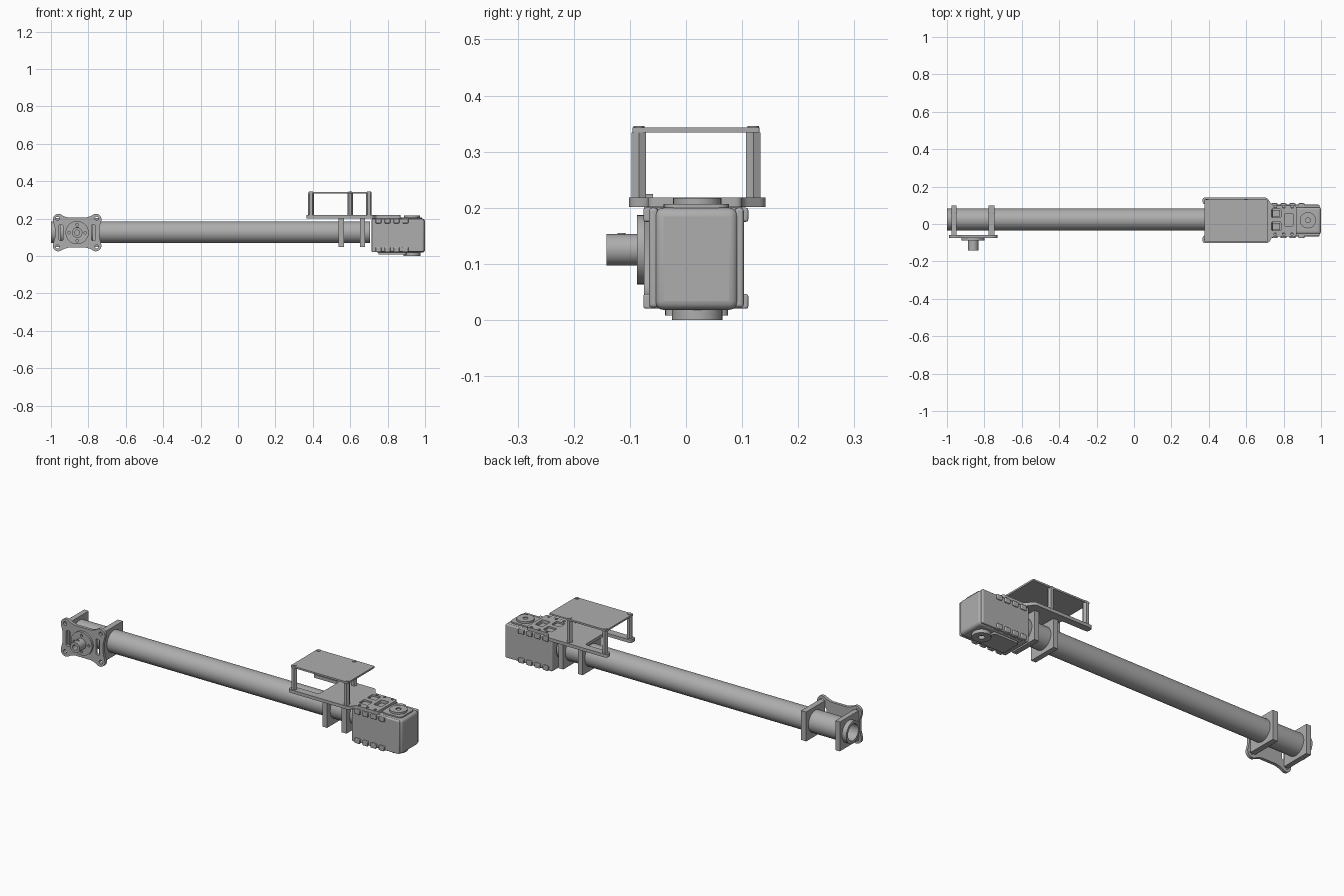
import bpy, math
from mathutils import Matrix, Vector

if "Cube" in bpy.data.objects:
    bpy.data.objects.remove(bpy.data.objects["Cube"])

grey = bpy.data.materials.new("machined grey")
grey.diffuse_color = (0.42, 0.42, 0.42, 1)
grey.use_nodes = True
grey.node_tree.nodes["Principled BSDF"].inputs["Base Color"].default_value = grey.diffuse_color

# Axis frames: profile plane -> world
XY = Matrix.Identity(4)
XZ = Matrix(((1, 0, 0, 0), (0, 0, 1, 0), (0, 1, 0, 0), (0, 0, 0, 1)))
YZ = Matrix(((0, 0, 1, 0), (1, 0, 0, 0), (0, 1, 0, 0), (0, 0, 0, 1)))


def circle(cx, cy, r, n=32):
    return [(cx + r * math.cos(2 * math.pi * i / n), cy + r * math.sin(2 * math.pi * i / n)) for i in range(n)]


def rounded(pts, r, n=5):
    """Round every corner of a polygon."""
    if r == 0:
        return pts
    out = []
    for i, p in enumerate(pts):
        p, a, b = Vector(p), Vector(pts[i - 1]), Vector(pts[(i + 1) % len(pts)])
        s = p + (a - p).normalized() * min(r, (a - p).length * 0.49)
        e = p + (b - p).normalized() * min(r, (b - p).length * 0.49)
        for k in range(n + 1):
            t = k / n
            q = s * (1 - t) ** 2 + p * (2 * t * (1 - t)) + e * t * t
            out.append((q.x, q.y))
    return out


def rect(x0, x1, y0, y1, r=0.0):
    return rounded([(x0, y0), (x1, y0), (x1, y1), (x0, y1)], r)


def plate(name, loops, lo, hi, frame=XY):
    """Extrude an outline with holes from lo to hi along the frame normal."""
    cu = bpy.data.curves.new(name, 'CURVE')
    cu.dimensions, cu.fill_mode, cu.extrude = '2D', 'BOTH', (hi - lo) / 2
    for loop in loops:
        sp = cu.splines.new('POLY')
        sp.points.add(len(loop) - 1)
        for pt, (a, b) in zip(sp.points, loop):
            pt.co = (a, b, 0, 1)
        sp.use_cyclic_u = True
    ob = bpy.data.objects.new(name, cu)
    bpy.context.collection.objects.link(ob)
    bpy.ops.object.select_all(action='DESELECT')
    ob.select_set(True)
    bpy.context.view_layer.objects.active = ob
    bpy.ops.object.convert(target='MESH')
    ob = bpy.context.object
    ob.name = name
    ob.data.transform(frame @ Matrix.Translation((0, 0, (lo + hi) / 2)))
    if frame.determinant() < 0:
        ob.data.flip_normals()
    # merge cap and wall seams so shading is continuous
    bpy.ops.object.mode_set(mode='EDIT')
    bpy.ops.mesh.select_all(action='SELECT')
    bpy.ops.mesh.remove_doubles(threshold=0.00005)
    bpy.ops.mesh.normals_make_consistent(inside=False)
    bpy.ops.object.mode_set(mode='OBJECT')
    ob.data.materials.clear()
    ob.data.materials.append(grey)
    bpy.ops.object.shade_smooth_by_angle(angle=math.radians(30))
    return ob


def box(name, x, y, z, bevel=0.0):
    bpy.ops.mesh.primitive_cube_add(size=1)
    ob = bpy.context.object
    ob.name = name
    ob.data.transform(Matrix.Translation([sum(v) / 2 for v in (x, y, z)])
                      @ Matrix.Diagonal([v[1] - v[0] for v in (x, y, z)] + [1]))
    ob.data.materials.append(grey)
    if bevel:
        m = ob.modifiers.new("round", 'BEVEL')
        m.width, m.segments = bevel, 4
        bpy.ops.object.shade_smooth_by_angle(angle=math.radians(30))
    return ob


TY, TZ = 0.024, 0.127    # tube axis

# Hollow arm tube
plate("arm_tube", [circle(TY, TZ, 0.058, 40), circle(TY, TZ, 0.044, 40)], -1.0, 0.705, YZ)

# Square clamps around the tube
for i, (a, b) in enumerate([(-0.975, -0.948), (-0.777, -0.747), (0.538, 0.566), (0.652, 0.68)]):
    plate(f"tube_clamp_{i}", [rect(-0.06, 0.1, 0.048, 0.204), circle(TY, TZ, 0.0575, 40)], a, b, YZ)

# Lobed mounting flange: one quarter, mirrored twice
FX, FZ = -0.86, 0.125
quarter = [(0.119, 0.025)]
quarter += [(0.1 + 0.03 * math.cos(math.radians(t)), 0.07 + 0.03 * math.sin(math.radians(t)))
            for t in range(-20, 111, 13)] + [(0.07, 0.087), (0.045, 0.08)]
outline = quarter + [(-x, z) for x, z in reversed(quarter)] + [(-x, -z) for x, z in quarter] \
    + [(x, -z) for x, z in reversed(quarter)]
holes = []
for sx in (-1, 1):
    holes.append(rect(FX + sx * 0.087 - 0.011, FX + sx * 0.087 + 0.011, FZ - 0.042, FZ + 0.042, 0.008))
    for sz in (-1, 1):
        holes.append(circle(FX + sx * 0.105, FZ + sz * 0.075, 0.01, 16))
plate("mounting_flange", [[(FX + x, FZ + z) for x, z in outline]] + holes, -0.075, -0.059, XZ)

# Hub disc with bolt holes and hollow shaft
bolts = [circle(FX + 0.043 * math.cos(a), FZ + 0.043 * math.sin(a), 0.007, 12)
         for a in (math.pi / 2 * k for k in range(4))]
plate("hub_disc", [circle(FX, FZ, 0.062)] + bolts, -0.087, -0.075, XZ)
plate("hub_shaft", [circle(FX, FZ, 0.028), circle(FX, FZ, 0.014, 16)], -0.142, -0.087, XZ)
plate("shaft_set_screw", [circle(FX, -0.115, 0.007, 12)], 0.15, 0.155)

# Lower carrier plate with side arms
carrier = [(0.367, -0.102), (0.72, -0.102), (0.74, -0.068), (0.868, -0.068), (0.868, 0.1), (0.74, 0.1),
           (0.71, 0.142), (0.367, 0.142), (0.367, 0.105), (0.52, 0.105), (0.52, -0.062), (0.367, -0.062)]
windows = [rect(0.735, 0.785, 0.035, 0.08, 0.006), rect(0.735, 0.785, -0.035, 0.01, 0.006),
           rect(0.805, 0.85, -0.01, 0.055, 0.006)]
pins = [circle(x, y, 0.007, 12) for x in (0.755, 0.8, 0.845) for y in (-0.054, 0.09)]
plate("carrier_plate", [rounded(carrier, 0.014)] + windows + pins, 0.201, 0.218)

# Standoffs and upper board
posts = [(0.39, -0.084), (0.39, 0.12), (0.6, 0.12), (0.7, -0.084)]
for i, (x, y) in enumerate(posts):
    plate(f"standoff_{i}", [circle(x, y, 0.015, 6)], 0.218, 0.334)
    plate(f"standoff_screw_{i}", [circle(x, y, 0.01, 16)], 0.343, 0.346)
plate("upper_board", [rect(0.376, 0.713, -0.095, 0.131, 0.004)], 0.334, 0.343)

# Motor casing with side flanges and end plate
box("motor_body", (0.735, 1.0), (-0.056, 0.093), (0.018, 0.2), 0.016)
box("motor_rear_cover", (0.715, 0.74), (-0.066, 0.103), (0.02, 0.2), 0.005)
for side, y0, y1, ym in (("front", -0.066, -0.05, -0.076), ("back", 0.087, 0.103, 0.111)):
    box(f"motor_{side}_cheek", (0.72, 0.992), (y0, y1), (0.022, 0.2), 0.006)
    for i in range(4):
        x = 0.735 + i * 0.048
        for level, z0, z1 in (("lower", 0.02, 0.046), ("upper", 0.175, 0.2)):
            box(f"{side}_{level}_lug_{i}", (x, x + 0.032), (min(ym, y0), max(ym, y1)), (z0, z1), 0.004)

# Output horn on top, idler horn and wire cover below
plate("top_cap", [rect(0.868, 0.985, -0.04, 0.077, 0.025)], 0.198, 0.207)
plate("top_horn", [circle(0.93, 0.02, 0.043), circle(0.93, 0.02, 0.013, 16)], 0.205, 0.217)
plate("top_horn_screw", [circle(0.93, 0.02, 0.012, 6)], 0.205, 0.213)
for y in (-0.013, 0.057):
    box("cable_connector", (0.74, 0.78), (y - 0.018, y + 0.018), (0.195, 0.212))
plate("bottom_cover", [rect(0.75, 0.9, -0.037, 0.075, 0.015)], 0.008, 0.02)
plate("bottom_horn", [circle(0.93, 0.02, 0.045), circle(0.93, 0.02, 0.016, 16)], 0.0, 0.02)
for i in range(4):
    a = math.pi / 4 + i * math.pi / 2
    plate(f"bottom_horn_bolt_{i}", [circle(0.93 + 0.03 * math.cos(a), 0.02 + 0.03 * math.sin(a), 0.006, 10)],
          -0.0, 0.004)
